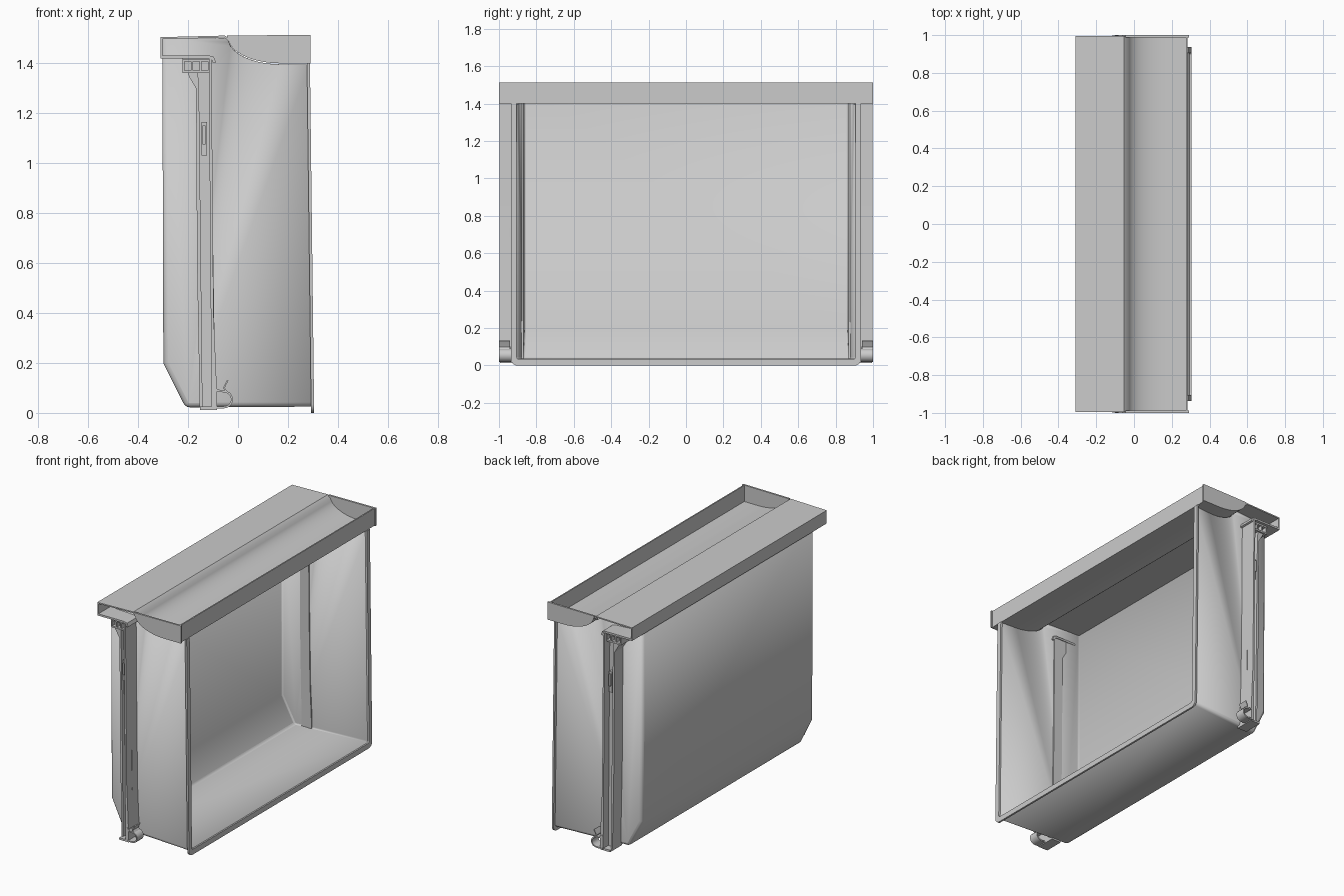
import bpy, bmesh, math
from mathutils import Vector

if "Cube" in bpy.data.objects:
    bpy.data.objects.remove(bpy.data.objects["Cube"])


def finish(name, bm, mirror=False):
    me = bpy.data.meshes.new(name)
    bm.to_mesh(me)
    bm.free()
    ob = bpy.data.objects.new(name, me)
    bpy.context.collection.objects.link(ob)
    if mirror:
        m = ob.modifiers.new("Mirror", 'MIRROR')
        m.use_axis = (False, True, False)
    return ob


def prism(name, pts, y0, y1, mirror=True):
    """Closed x-z outline extruded along y."""
    bm = bmesh.new()
    a = [bm.verts.new((x, y0, z)) for x, z in pts]
    b = [bm.verts.new((x, y1, z)) for x, z in pts]
    n = len(pts)
    bm.faces.new(a)
    bm.faces.new(b[::-1])
    for i in range(n):
        j = (i + 1) % n
        bm.faces.new((a[j], a[i], b[i], b[j]))
    bmesh.ops.recalc_face_normals(bm, faces=bm.faces)
    return finish(name, bm, mirror)


def box(name, x0, x1, y0, y1, z0, z1):
    return prism(name, [(x0, z0), (x1, z0), (x1, z1), (x0, z1)], y0, y1)


def strip(name, pts, t, y0, y1, mirror=True):
    """Open x-z path thickened to its left side by t, extruded along y."""
    P = [Vector(p) for p in pts]
    off = []
    for i, p in enumerate(P):
        d = [(P[k + 1] - P[k]).normalized() for k in (i - 1, i) if 0 <= k < len(P) - 1]
        ns = [Vector((-v.y, v.x)) for v in d]
        m = sum(ns, Vector((0, 0))).normalized()
        off.append(p + m * t / max(0.3, m.dot(ns[0])))
    return prism(name, [tuple(p) for p in P + off[::-1]], y0, y1, mirror)


# gutter curve of the cap, from the top deck down to the flat floor
curve = [(0.17 - 0.21 * math.sin(a), 1.505 - 0.105 * math.cos(a))
         for a in [math.radians(90 - 9 * i) for i in range(11)]]

# ---- tub: thin tapered bin, open towards +x ----
def half_width(x):
    return 0.897 + 0.077 * x

base = [(0.295, 0.025), (-0.21, 0.022), (-0.299, 0.2), (-0.303, 1.498)]
top = [(x, z - 0.004) for x, z in curve] + [(0.285, 1.396)]
bm = bmesh.new()
sides = []
for s in (1, -1):
    sides.append([bm.verts.new((x, s * half_width(x), z)) for x, z in base + top])
    bm.faces.new(sides[-1])
for i in range(len(base) - 1):
    bm.faces.new((sides[0][i], sides[0][i + 1], sides[1][i + 1], sides[1][i]))
bmesh.ops.recalc_face_normals(bm, faces=bm.faces)
bm.faces.ensure_lookup_table()
bm.normal_update()
if bm.faces[2].normal.z > 0:
    bmesh.ops.reverse_faces(bm, faces=bm.faces)
tub = finish("tub", bm)
bev = tub.modifiers.new("Bevel", 'BEVEL')
bev.width, bev.segments, bev.angle_limit = 0.018, 3, math.radians(40)
sol = tub.modifiers.new("Solidify", 'SOLIDIFY')
sol.thickness, sol.offset = 0.012, -1

# ---- rim: U-shaped flange around the tub mouth ----
def u_outline(w, z0, r):
    half = [(w, 1.40)] + [(w - r + r * math.cos(a), z0 + r - r * math.sin(a))
                          for a in [math.radians(15 * k) for k in range(7)]]
    return half + [(-y, z) for y, z in half[::-1]]

bm = bmesh.new()
rings = []
for outline, dx in ((u_outline(0.936, 0, 0.035), 0), (u_outline(0.905, 0.034, 0.012), 0),
                    (u_outline(0.905, 0.034, 0.012), -0.012), (u_outline(0.936, 0, 0.035), -0.012)):
    rings.append([bm.verts.new((0.305 - 0.012 * z + dx, y, z)) for y, z in outline])
for k in range(4):
    a, b = rings[k], rings[(k + 1) % 4]
    for i in range(len(a) - 1):
        bm.faces.new((a[i], a[i + 1], b[i + 1], b[i]))
for i in (0, -1):
    bm.faces.new([r[i] for r in rings])
bmesh.ops.recalc_face_normals(bm, faces=bm.faces)
finish("mouth_rim", bm)

# ---- cap: one folded sheet with deck, gutter and front lip ----
strip("cap_sheet", [(-0.302, 1.42), (-0.302, 1.497), (-0.22, 1.499), (-0.225 + 0.17, 1.503)]
      + curve[1:] + [(0.283, 1.40), (0.283, 1.512)], 0.008, -0.995, 0.995, False)
# end plates that close the gutter
prism("gutter_end", [(-0.045, 1.511)] + curve[1:] + [(0.291, 1.40), (0.291, 1.514)], 0.988, 1.0)
# lower lip of the hollow cap ends
strip("cap_end_lip", [(-0.31, 1.42), (-0.12, 1.42), (-0.106, 1.416), (-0.10, 1.40)],
      0.012, 0.865, 0.995)

# ---- side rails: outward-facing channels ----
prism("rail_web", [(-0.165, 1.37), (-0.11, 1.37), (-0.09, 0.015), (-0.152, 0.015)], 0.87, 0.945)
prism("rail_front_flange", [(-0.117, 1.42), (-0.106, 1.42), (-0.098, 0.4), (-0.085, 0.1),
                            (-0.085, 0.018), (-0.106, 0.018)], 0.87, 0.998)
prism("rail_back_flange", [(-0.205, 1.37), (-0.16, 1.37), (-0.155, 1.2), (-0.142, 0.012),
                           (-0.153, 0.012), (-0.164, 0.6), (-0.168, 1.3), (-0.195, 1.345)],
      0.87, 0.97)
box("rail_foot", -0.153, -0.085, 0.87, 0.995, 0.012, 0.025)

# head block with three pockets
box("head_back", -0.222, -0.112, 0.87, 0.95, 1.362, 1.42)
for z in (1.362, 1.407):
    box("head_bar", -0.222, -0.112, 0.94, 0.98, z, z + 0.01)
for i in range(4):
    x = -0.222 + i * 0.034
    box("head_divider", x, x + 0.008, 0.94, 0.98, 1.37, 1.41)

# small latch in the channel
box("latch", -0.147, -0.125, 0.94, 0.965, 1.03, 1.165)
box("latch_tab", -0.142, -0.130, 0.96, 0.978, 1.075, 1.15)

# ---- hook at the foot of each rail ----
arc = [(-0.058 + 0.038 * math.cos(a), 0.054 + 0.036 * math.sin(a))
       for a in [math.radians(-90 + 20 * k) for k in range(10)]]
strip("hook_curl", [(-0.1, 0.018)] + arc + [(-0.082, 0.094), (-0.095, 0.11)],
      0.008, 0.935, 1.0)
strip("hook_spike", [(-0.04, 0.082), (-0.053, 0.1), (-0.046, 0.115), (-0.038, 0.13)],
      0.006, 0.94, 1.0)

# smooth the curved sheets, keep folds sharp
for ob in bpy.data.objects:
    ob.select_set(True)
bpy.context.view_layer.objects.active = tub
bpy.ops.object.shade_smooth_by_angle(angle=math.radians(28))
